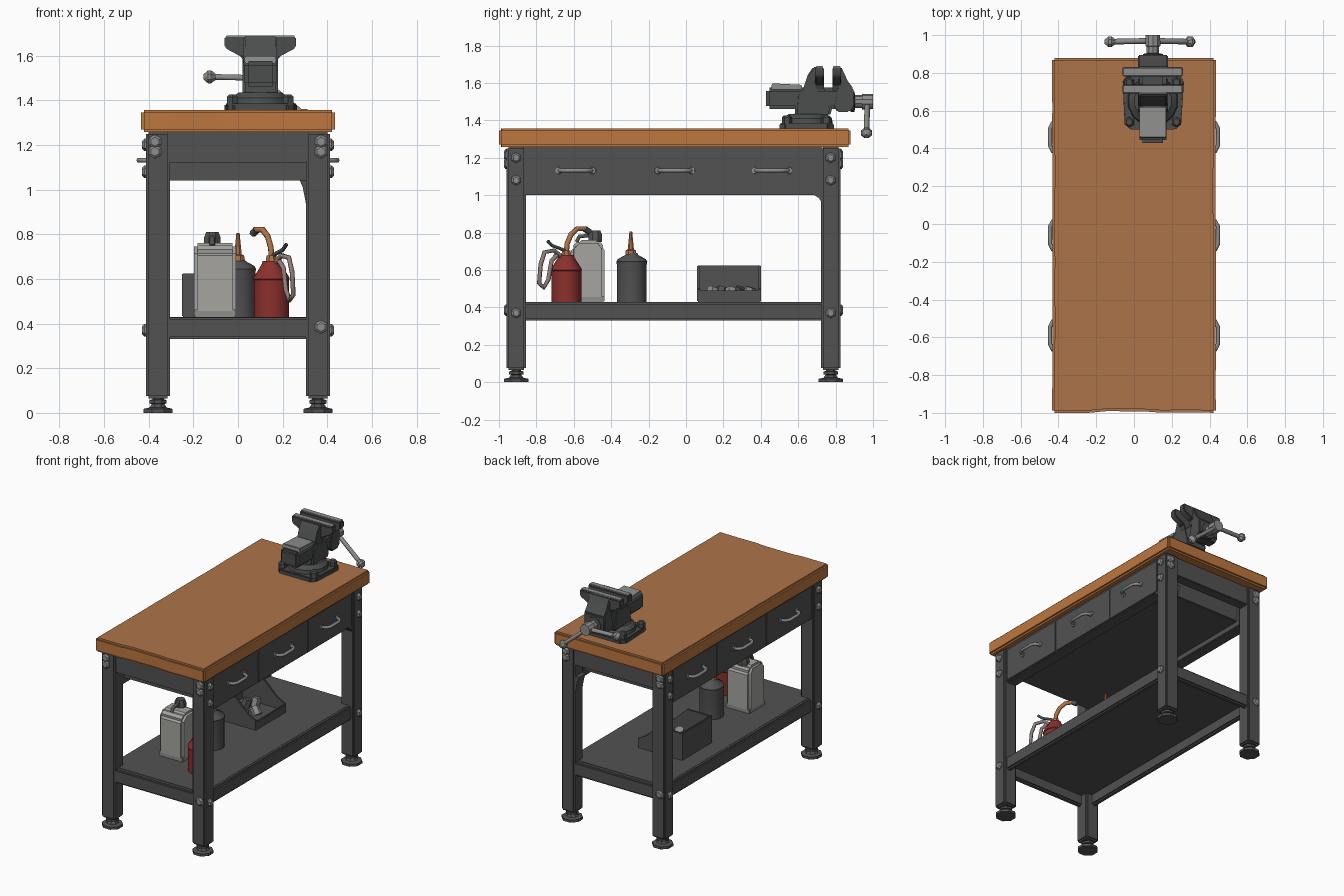
import bpy, bmesh, math, random
from mathutils import Vector

random.seed(4)
if "Cube" in bpy.data.objects:
    bpy.data.objects.remove(bpy.data.objects["Cube"])


def material(name, *rgb):
    m = bpy.data.materials.new(name)
    m.use_nodes = True
    m.diffuse_color = (*rgb, 1)
    m.node_tree.nodes["Principled BSDF"].inputs["Base Color"].default_value = (*rgb, 1)
    return m


WOOD = material("wood top", 0.42, 0.175, 0.067)
EDGE = material("wood edge", 0.51, 0.185, 0.05)
FRAME = material("frame steel", 0.085, 0.085, 0.085)
IRON = material("vise iron", 0.073, 0.075, 0.075)
BRIGHT = material("bright steel", 0.27, 0.27, 0.26)
RED = material("red paint", 0.26, 0.03, 0.025)
TIN = material("pale tin", 0.38, 0.375, 0.355)
COPPER = material("copper spout", 0.42, 0.17, 0.06)
GRIP = material("handle metal", 0.27, 0.2, 0.19)


def finish(name, bm, mat, bevel=0.0):
    if bevel:
        sharp = [e for e in bm.edges if e.calc_face_angle(0) > 0.6]
        bmesh.ops.bevel(bm, geom=sharp, offset=bevel, segments=2,
                        affect='EDGES', clamp_overlap=True)
    bmesh.ops.recalc_face_normals(bm, faces=bm.faces)
    me = bpy.data.meshes.new(name)
    bm.to_mesh(me)
    bm.free()
    me.materials.append(mat)
    ob = bpy.data.objects.new(name, me)
    bpy.context.collection.objects.link(ob)
    return ob


def box(name, x, y, z, mat, bevel=0.006):
    """Box from three (low, high) ranges."""
    bm = bmesh.new()
    bmesh.ops.create_cube(bm, size=1)
    for v in bm.verts:
        v.co = [(a + b) / 2 + c * (b - a) for (a, b), c in zip((x, y, z), v.co)]
    return finish(name, bm, mat, bevel)


def prism(name, outline, axis, low, high, mat, bevel=0.006):
    """Extrude a 2D outline along an axis; the outline uses the other two."""
    def place(p, h):
        return {'x': (h, *p), 'y': (p[0], h, p[1]), 'z': (*p, h)}[axis]
    bm = bmesh.new()
    face = bm.faces.new([bm.verts.new(place(p, low)) for p in outline])
    new = bmesh.ops.extrude_face_region(bm, geom=[face])["geom"]
    bmesh.ops.translate(bm, verts=[v for v in new if isinstance(v, bmesh.types.BMVert)],
                        vec=place((0, 0), high - low))
    return finish(name, bm, mat, bevel)


def rings(name, start, direction, profile, mat, sides=12):
    """Turned part: (distance, radius) pairs along a direction."""
    bm = bmesh.new()
    turn = Vector(direction).to_track_quat('Z', 'Y')
    loops = []
    for d, r in profile:
        loops.append([bm.verts.new(Vector(start) + turn @ Vector(
            (r * math.cos(a), r * math.sin(a), d)))
            for a in (2 * math.pi * (i + 0.5) / sides for i in range(sides))])
    for lo, hi in zip(loops, loops[1:]):
        for i in range(sides):
            j = (i + 1) % sides
            bm.faces.new((lo[i], lo[j], hi[j], hi[i]))
    bm.faces.new(loops[0][::-1])
    bm.faces.new(loops[-1])
    return finish(name, bm, mat)


def tube(name, points, radius, mat):
    cu = bpy.data.curves.new(name, 'CURVE')
    cu.dimensions = '3D'
    cu.bevel_depth, cu.bevel_resolution, cu.use_fill_caps = radius, 1, True
    sp = cu.splines.new('POLY')
    sp.points.add(len(points) - 1)
    for p, co in zip(sp.points, points):
        p.co = (*co, 1)
    cu.materials.append(mat)
    bpy.context.collection.objects.link(bpy.data.objects.new(name, cu))


# Worn wooden top: uneven outline with a chipped front
corners = [(-0.434, -1), (0.434, -1), (0.434, 0.88), (-0.434, 0.88)]
outline = []
for k, a in enumerate(corners):
    b = corners[(k + 1) % 4]
    n = 9 if k % 2 == 0 else 14
    for i in range(n):
        p = Vector(a).lerp(Vector(b), i / n)
        if i:
            inward = random.uniform(0, 0.003)
            if k == 0 and -0.2 < p.x < 0.13:
                inward += 0.008
            p -= inward * Vector(((0, -1), (1, 0), (0, 1), (-1, 0))[k])
        outline.append(p)
top = prism("table_top", outline, 'z', 1.258, 1.357, EDGE, 0.012)
top.data.materials.append(WOOD)
for f in top.data.polygons:
    f.material_index = int(f.normal.z > 0.8)

# Legs, feet and bolts
for sx, side in ((1, "left"), (-1, "right")):
    for y, end, sy in ((-0.908, "front", -1), (0.774, "back", 1)):
        x = sx * 0.358
        tag = f"{end}_{side}"
        box("leg_" + tag, (x - 0.053, x + 0.053), (y - 0.052, y + 0.052), (0.065, 1.26), FRAME, 0.01)
        rings("foot_" + tag, (x, y, 0), (0, 0, 1),
              [(0, 0.07), (0.018, 0.07), (0.024, 0.042), (0.04, 0.03), (0.042, 0.042),
               (0.058, 0.042), (0.06, 0.028), (0.08, 0.028)], FRAME, 8)
        for z in (1.2, 1.08, 0.37):
            rings("side_bolt_" + tag, (sx * 0.405, y, z), (sx, 0, 0),
                  [(0, 0.028), (0.014, 0.028), (0.024, 0.018)], BRIGHT, 6)
        for z in (1.215, 1.17, 0.385) if sx != sy else (1.215, 1.17):
            rings("end_bolt_" + tag, (x + sx * 0.014, y + sy * 0.047, z), (0, sy, 0),
                  [(0, 0.031), (0.01, 0.031), (0.018, 0.02)], BRIGHT, 6)

    # Drawer panel with three drawer fronts and handles
    box("side_panel_" + side, sorted((sx * 0.31, sx * 0.394)), (-0.87, 0.73), (1.0, 1.26), FRAME)
    for y0, y1, yc in ((-0.85, -0.342, -0.59), (-0.338, 0.218, -0.06), (0.222, 0.715, 0.46)):
        box("drawer_front_" + side, sorted((sx * 0.38, sx * 0.4)), (y0, y1), (1.008, 1.243), FRAME, 0.003)
        pts = [(0.395, -0.088), (0.43, -0.075), (0.445, -0.045),
               (0.445, 0.045), (0.43, 0.075), (0.395, 0.088)]
        tube("drawer_handle_" + side, [(sx * a, yc + b, 1.132) for a, b in pts], 0.011, BRIGHT)
        for s in (-1, 1):
            rings("handle_mount_" + side, (sx * 0.395, yc + s * 0.09, 1.132), (sx, 0, 0),
                  [(0, 0.02), (0.012, 0.018)], BRIGHT, 8)
    box("shelf_side_rail_" + side, sorted((sx * 0.35, sx * 0.39)), (-0.88, 0.74), (0.33, 0.428), FRAME, 0.01)

# Curved gusset at one rear leg
prism("leg_gusset", [(0.33, 1.045), (0.275, 1.045), (0.29, 1.01), (0.30, 0.96), (0.31, 0.9)],
      'y', 0.735, 0.815, FRAME, 0)
prism("panel_gusset", [(0.73, 1.02), (0.685, 1.002), (0.71, 0.985), (0.73, 0.955)],
      'x', 0.32, 0.395, FRAME, 0)

# Cross rails, drawer case and open-bottomed shelf
for y, end, sy in ((-0.908, "front", -1), (0.774, "back", 1)):
    box("apron_" + end, (-0.33, 0.33), (y - 0.037, y + 0.037), (1.12, 1.26), FRAME)
    box("shelf_end_rail_" + end, (-0.33, 0.33), sorted((y, y + sy * 0.04)), (0.33, 0.428), FRAME, 0.01)
box("drawer_case", (-0.32, 0.32), (-0.84, 0.70), (1.04, 1.25), FRAME)
box("shelf_board", (-0.37, 0.37), (-0.92, 0.785), (0.405, 0.43), FRAME, 0.004)

# Pale tin with a dark cap and dull foot
prism("tin_body", [(-0.615, 0.44), (-0.435, 0.44), (-0.435, 0.72), (-0.465, 0.76),
                   (-0.575, 0.76), (-0.615, 0.72)], 'x', -0.198, -0.008, TIN, 0.016)
box("tin_foot", (-0.197, -0.009), (-0.614, -0.436), (0.43, 0.462), BRIGHT, 0.004)
rings("tin_cap", (-0.115, -0.485, 0.75), (0, 0, 1), [(0, 0.04), (0.035, 0.04), (0.06, 0.03)], FRAME, 8)
tube("tin_handle", [(-0.115, -0.585, 0.75), (-0.115, -0.57, 0.78), (-0.115, -0.5, 0.785)], 0.012, FRAME)

# Dark bottle with a copper nozzle
rings("bottle_body", (0, -0.29, 0.43), (0, 0, 1),
      [(0, 0.08), (0.2, 0.08), (0.215, 0.083), (0.228, 0.075), (0.25, 0.035), (0.26, 0.03)], FRAME, 14)
rings("bottle_nozzle", (0, -0.295, 0.68), (0, 0, 1),
      [(0, 0.032), (0.025, 0.03), (0.03, 0.018), (0.125, 0.008)], COPPER, 8)

# Red oil can; its handle points to the front left
oil = Vector((0.15, -0.64, 0.43))


def along(*pairs):
    """Points given as (distance out, height) from the oil can foot."""
    return [oil + Vector((0.56 * d, -0.83 * d, z)) for d, z in pairs]


rings("oil_can_body", oil, (0, 0, 1),
      [(0, 0.08), (0.165, 0.08), (0.17, 0.084), (0.18, 0.08), (0.235, 0.045), (0.25, 0.04)], RED, 14)
rings("oil_can_collar", along((0, 0.25))[0], (0, 0, 1), [(0, 0.028), (0.025, 0.024)], COPPER, 8)
tube("oil_can_spout", along((0, 0.26), (-0.005, 0.31), (-0.03, 0.36), (-0.07, 0.39), (-0.125, 0.39)),
     0.014, COPPER)
tube("oil_can_tip", along((-0.12, 0.39), (-0.15, 0.372)), 0.017, FRAME)
tube("oil_can_grip", along((0.03, 0.24), (0.08, 0.275), (0.14, 0.265), (0.165, 0.2),
                           (0.175, 0.1), (0.145, 0.075), (0.115, 0.12), (0.095, 0.22), (0.06, 0.25)),
     0.012, GRIP)
tube("oil_can_trigger", along((0, 0.27), (0.04, 0.285), (0.09, 0.3), (0.12, 0.325)), 0.009, FRAME)

# Open tool bin, low lip towards the left side
for y in (0.06, 0.385):
    prism("bin_wall", [(-0.25, 0.43), (0.1, 0.43), (0.1, 0.5), (0.04, 0.53), (-0.06, 0.625), (-0.25, 0.625)],
          'y', y, y + 0.015, FRAME, 0.003)
box("bin_back", (-0.25, -0.235), (0.06, 0.4), (0.43, 0.625), FRAME, 0.003)
box("bin_front_lip", (0.085, 0.1), (0.06, 0.4), (0.43, 0.49), FRAME, 0.003)
box("bin_floor", (-0.24, 0.09), (0.07, 0.39), (0.43, 0.45), FRAME, 0)
for i in range(5):
    p = (random.uniform(-0.15, 0.03), 0.13 + i * 0.05, 0.45)
    rings("loose_nut", p, (random.uniform(-1, 1), 0.3, 1), [(0, 0.032), (0.06, 0.032)],
          FRAME if i % 2 else BRIGHT, 6)

# Vise: base, body and jaws
VX = 0.1
prism("vise_base", [(-0.05, 0.53), (-0.02, 0.5), (0.22, 0.5), (0.25, 0.53), (0.265, 0.76),
                    (0.235, 0.79), (-0.03, 0.79), (-0.06, 0.76)], 'z', 1.35, 1.385, IRON)
rings("vise_swivel", (VX, 0.65, 1.38), (0, 0, 1), [(0, 0.135), (0.03, 0.13), (0.055, 0.1)], IRON, 14)
for sx in (-1, 1):
    for y in (0.54, 0.75):
        rings("vise_bolt", (VX + sx * 0.125, y, 1.38), (0, 0, 1),
              [(0, 0.028), (0.035, 0.028), (0.045, 0.018)], IRON, 6)
prism("vise_body", [(0.58, 1.42), (0.77, 1.42), (0.78, 1.46), (0.75, 1.57), (0.63, 1.57), (0.59, 1.54)],
      'x', VX - 0.08, VX + 0.08, IRON, 0.012)
box("vise_slide", (VX - 0.072, VX + 0.072), (0.428, 0.86), (1.46, 1.575), IRON, 0.018)
prism("slide_cover", [(0.455, 1.565), (0.62, 1.565), (0.62, 1.59), (0.46, 1.598)], 'x',
      VX - 0.07, VX + 0.07, BRIGHT, 0.004)
prism("fixed_jaw_arm", [(0.62, 1.55), (0.65, 1.64), (0.68, 1.685), (0.73, 1.685),
                        (0.735, 1.625), (0.71, 1.6), (0.71, 1.55)], 'x', VX - 0.075, VX + 0.075, IRON)
prism("moving_jaw_arm", [(0.785, 1.685), (0.83, 1.685), (0.865, 1.61), (0.895, 1.57), (0.895, 1.47),
                         (0.87, 1.445), (0.81, 1.445), (0.785, 1.48), (0.81, 1.57), (0.785, 1.625)],
      'x', VX - 0.08, VX + 0.08, IRON)
jaw_half = [(0.07, 1.56), (0.085, 1.595), (0.15, 1.63), (0.16, 1.645), (0.16, 1.683)]
jaw_outline = [(VX + a, z) for a, z in jaw_half] + [(VX - a, z) for a, z in reversed(jaw_half)]
for y0, y1 in ((0.69, 0.738), (0.782, 0.83)):
    prism("jaw", jaw_outline, 'y', y0, y1, IRON, 0.005)
    box("jaw_cap", (VX - 0.154, VX + 0.154), (y0 + 0.005, y1 - 0.005), (1.682, 1.69), BRIGHT, 0.002)

# Vise screw and bent turning bar
rings("vise_screw_collar", (VX, 0.88, 1.5), (0, 1, 0), [(0, 0.055), (0.02, 0.055), (0.025, 0.03)], IRON, 10)
rings("vise_screw", (VX, 0.9, 1.5), (0, 1, 0),
      [(0, 0.035), (0.04, 0.035), (0.042, 0.042), (0.1, 0.04)], BRIGHT, 10)
ends = [(-0.125, 0.965, 1.505), (VX, 0.97, 1.5), (0.295, 0.965, 1.335)]
tube("vise_bar", ends, 0.015, BRIGHT)
for a, d in ((ends[0], (-1, 0, 0)), (ends[2], (0.75, 0, -0.65))):
    rings("bar_knob", Vector(a) - Vector(d) * 0.025, d,
          [(0, 0.015), (0.02, 0.031), (0.035, 0.031), (0.055, 0.012)], BRIGHT, 8)

# Smooth round parts, keep hard edges
bpy.ops.object.select_all(action='DESELECT')
for ob in bpy.context.scene.objects:
    if ob.type == 'MESH':
        ob.select_set(True)
        bpy.context.view_layer.objects.active = ob
bpy.ops.object.shade_smooth_by_angle(angle=math.radians(35))
